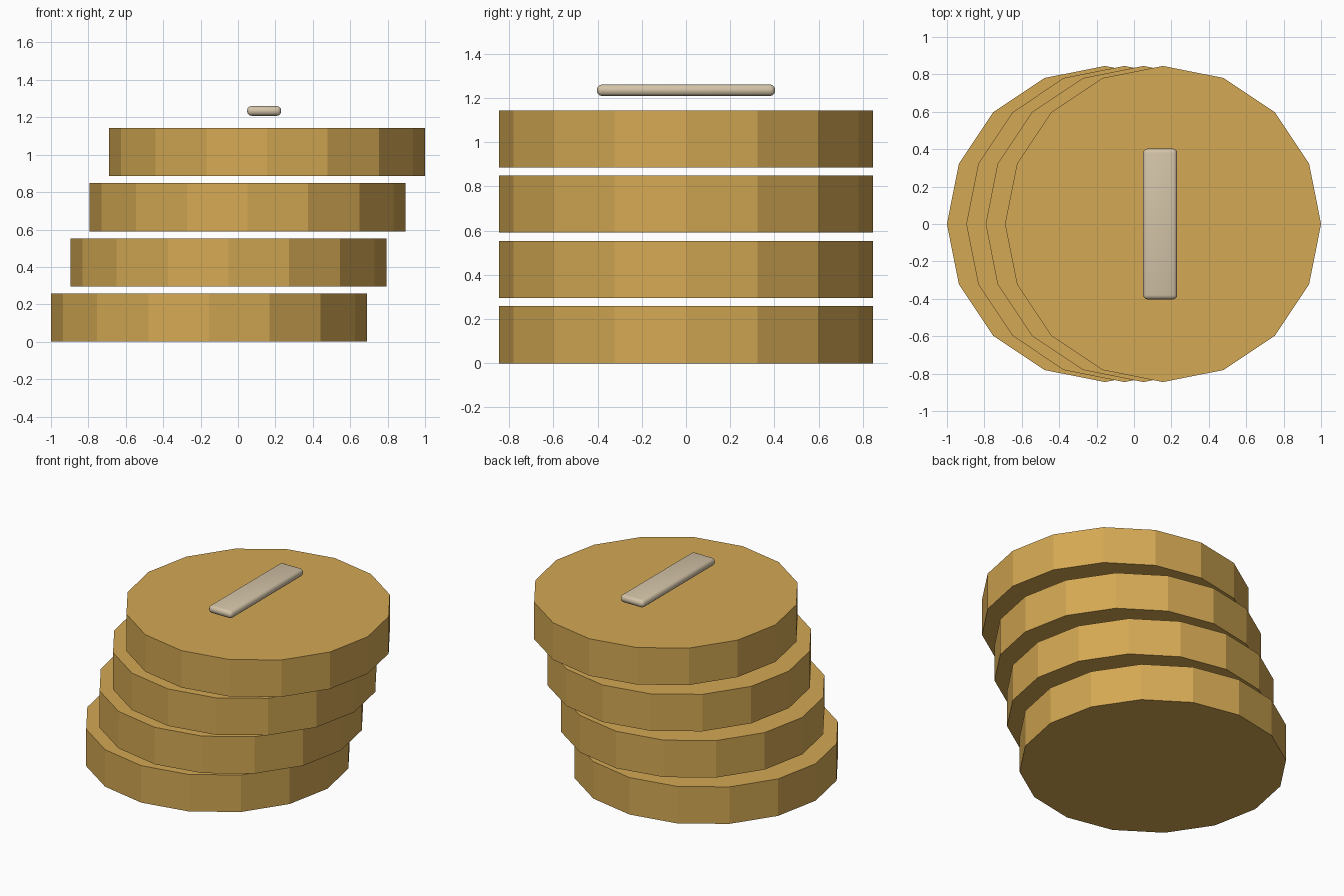
import bpy
import math

old = bpy.data.objects.get("Cube")
if old:
    bpy.data.objects.remove(old, do_unlink=True)


def make_material(name, rgb):
    mat = bpy.data.materials.new(name)
    mat.use_nodes = True
    color = (*rgb, 1.0)
    mat.diffuse_color = color
    mat.node_tree.nodes["Principled BSDF"].inputs["Base Color"].default_value = color
    return mat


gold = make_material("gold", (0.658, 0.392, 0.087))
cream = make_material("cream", (0.658, 0.552, 0.392))

COIN_COUNT = 4
RADIUS = 0.845
THICKNESS = 0.258
RISE = 0.295    # height step between coins
SHIFT = 0.1035  # sideways step between coins

# Stack of sixteen-sided coins, each stepped to the left of the one below
for i in range(COIN_COUNT):
    x = (i - (COIN_COUNT - 1) / 2) * SHIFT
    # A quarter turn puts corners on both main axes
    bpy.ops.mesh.primitive_cylinder_add(
        vertices=16, radius=RADIUS, depth=THICKNESS,
        location=(x, 0, i * RISE + THICKNESS / 2),
        rotation=(0, 0, math.pi / 2))
    coin = bpy.context.object
    coin.name = f"coin_{i + 1}"
    coin.data.materials.append(gold)

# Rounded bar floating above the top coin
bpy.ops.mesh.primitive_cube_add(size=1, location=(0.14, 0, 1.234))
bar = bpy.context.object
bar.name = "top_bar"
bar.scale = (0.182, 0.806, 0.052)
bpy.ops.object.transform_apply(location=False, rotation=False, scale=True)
bar.data.materials.append(cream)
bevel = bar.modifiers.new("rounded_edges", "BEVEL")
bevel.width = 0.023
bevel.segments = 3
bpy.ops.object.modifier_apply(modifier=bevel.name)
bpy.ops.object.shade_smooth_by_angle(angle=math.radians(35))
